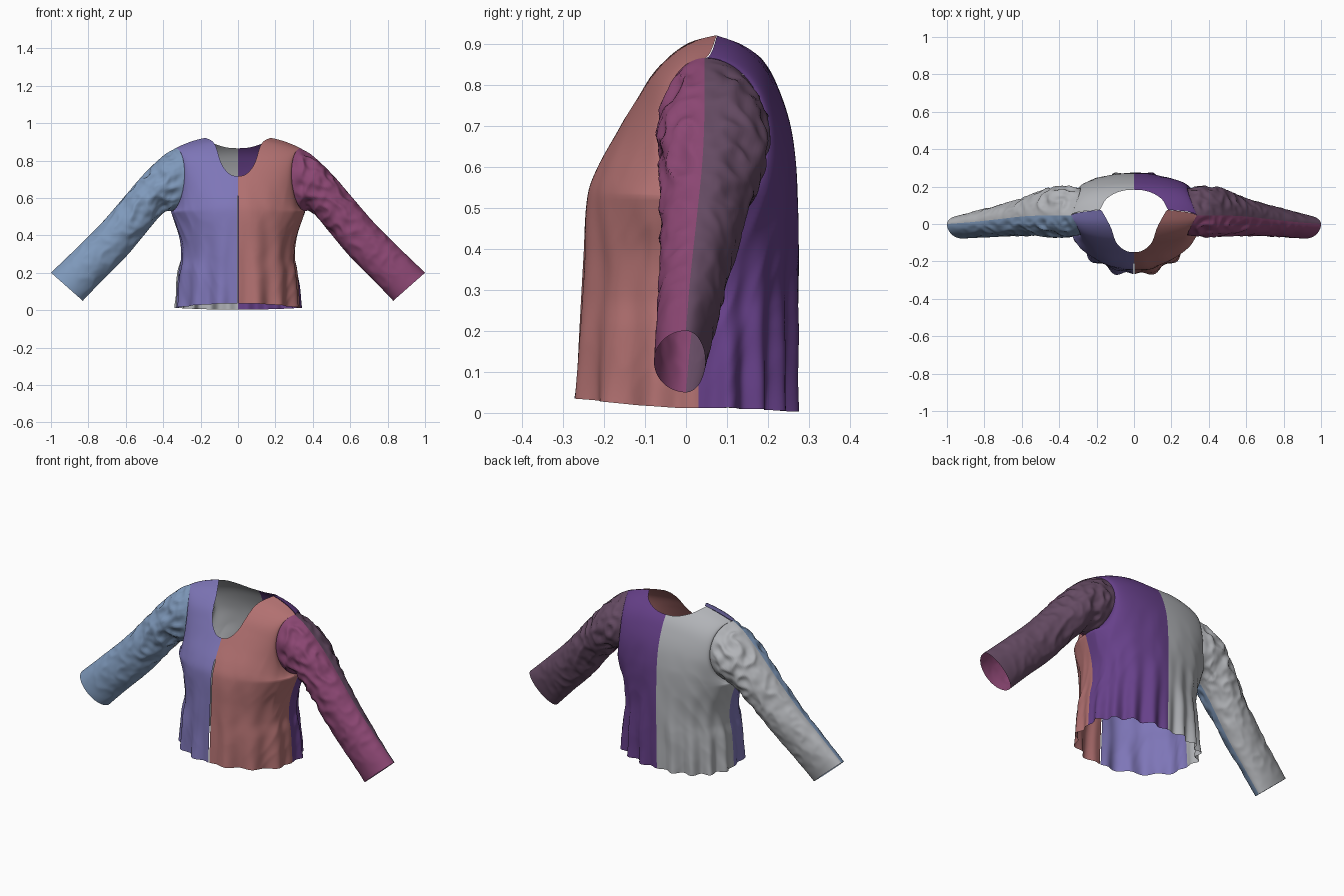
import bpy, bmesh, math
from mathutils import Vector, noise

if "Cube" in bpy.data.objects:
    bpy.data.objects.remove(bpy.data.objects["Cube"])


def material(name, r, g, b):
    m = bpy.data.materials.new(name)
    m.diffuse_color = (*[(c / 255) ** 2.2 for c in (r, g, b)], 1)
    m.use_nodes = True
    m.node_tree.nodes["Principled BSDF"].inputs["Base Color"].default_value = m.diffuse_color
    return m


VIOLET = material("violet", 125, 117, 182)
RED = material("dusty red", 176, 112, 112)
PURPLE = material("purple", 102, 66, 136)
GREY = material("light grey", 176, 178, 182)
BLUE = material("steel blue", 126, 152, 186)
MAGENTA = material("plum", 138, 72, 114)
MAUVE = material("dark mauve", 102, 77, 100)


def curve(table, t):
    """Smooth interpolation of rows (t, value, value, ...)."""
    n = len(table)
    i = 0
    while i < n - 2 and t > table[i + 1][0]:
        i += 1
    a, b = table[i], table[i + 1]
    p, q = table[max(i - 1, 0)], table[min(i + 2, n - 1)]
    h = b[0] - a[0]
    u = (t - a[0]) / h
    out = []
    for k in range(1, len(a)):
        m0 = (b[k] - p[k]) / (b[0] - p[0]) * h
        m1 = (q[k] - a[k]) / (q[0] - a[0]) * h
        out.append((2*u**3 - 3*u*u + 1) * a[k] + (u**3 - 2*u*u + u) * m0
                   + (3*u*u - 2*u**3) * b[k] + (u**3 - u*u) * m1)
    return out


# Sleeve stations: t, top x z, bottom x z, seam y, front y, back y
SLEEVE = [(0, .335, .865, .36, .53, .045, -.06, .19),
          (.12, .40, .825, .385, .53, .045, -.068, .20),
          (.26, .50, .73, .425, .495, .045, -.066, .19),
          (.42, .60, .615, .495, .41, .04, -.063, .155),
          (.62, .73, .465, .60, .285, .025, -.064, .115),
          (.82, .87, .325, .72, .165, .01, -.07, .08),
          (1, 1.0, .20, .83, .05, .0, -.078, .047)]
# Centre line profiles: t, y, z
FRONT = [(0, -.268, .035), (.2, -.26, .2), (.4, -.25, .38), (.55, -.24, .53),
         (.63, -.215, .6), (.72, -.165, .69), (.8, -.12, .77),
         (.88, -.075, .84), (.95, .0, .905), (1, .08, .935)]
BACK = [(0, .268, .003), (.2, .272, .2), (.4, .275, .38), (.55, .272, .53),
        (.63, .268, .61), (.72, .255, .7), (.8, .23, .78),
        (.88, .195, .85), (.95, .14, .905), (1, .08, .935)]
# Side seam: t, x, y, z
SIDE = [(0, .33, .03, .012), (.2, .318, .03, .2), (.3, .304, .032, .28),
        (.42, .314, .038, .39), (.55, .36, .045, .53)]
# Necklines: x, z
NECK_FRONT = [(0, .715), (.04, .725), (.075, .76), (.095, .8), (.11, .85),
              (.12, .88), (.14, .905), (.185, .925)]
NECK_BACK = [(0, .865), (.05, .868), (.1, .88), (.15, .9), (.185, .922)]


def sleeve_point(t, th, front):
    tx, tz, bx, bz, yc, yf, yb = curve(SLEEVE, t)
    c, s = math.cos(th), math.sin(th)
    x = (tx + bx) / 2 + (tx - bx) / 2 * c - .06 * s * max(0, 1 - t * 5)
    z = (tz + bz) / 2 + (tz - bz) / 2 * c
    return Vector((x, yc + ((yf if front else yb) - yc) * s, z))


def torso_point(t, a, front):
    py, pz = curve(FRONT if front else BACK, t)
    if t < .55:
        ex, ey, ez = curve(SIDE, t)
    else:                                   # armhole edge
        ex, ey, ez = sleeve_point(0, math.pi * (1 - t) / .45, front)
    s, c = math.sin(a), max(math.cos(a), 0)
    return Vector((ex * s, ey + (py - ey) * c ** (1 if front else .8),
                   pz + (ez - pz) * s ** 2.5))


def in_neck(p, front):
    return p.x < .185 and p.z > curve(NECK_FRONT if front else NECK_BACK, p.x)[0]


def sheet(name, points, wrinkle, front, side, mat):
    """Grid of points -> wrinkled cloth panel on one side of the body."""
    nu, nv = len(points), len(points[0])
    bm = bmesh.new()
    g = [[bm.verts.new(p) for p in col] for col in points]
    for i in range(nu - 1):
        for j in range(nv - 1):
            bm.faces.new((g[i][j], g[i + 1][j], g[i + 1][j + 1], g[i][j + 1]))
    bm.normal_update()
    if sum(f.normal.y * f.calc_area() for f in bm.faces) * (-1 if front else 1) < 0:
        bmesh.ops.reverse_faces(bm, faces=bm.faces[:])
        bm.normal_update()
    moves = []
    for i in range(nu):
        for j in range(nv):
            v = g[i][j]
            moves.append((v, v.normal * wrinkle(v.co, i / (nu - 1), j / (nv - 1))))
    for v, d in moves:
        v.co += d
    if side < 0:
        for v in bm.verts:
            v.co.x *= -1
        bmesh.ops.reverse_faces(bm, faces=bm.faces[:])
    for f in bm.faces:
        f.smooth = True
    me = bpy.data.meshes.new(name)
    bm.to_mesh(me)
    bm.free()
    me.materials.append(mat)
    bpy.context.collection.objects.link(bpy.data.objects.new(name, me))


def fade(u, k=8):
    return min(1, u * k, (1 - u) * k)


def torso_panel(name, front, side, mat, nu=72, nv=90):
    cols = []
    for i in range(nu):
        a = math.pi / 2 * i / (nu - 1)
        top = 1
        for k in range(121):                # stop the column at the neckline
            t = .6 + .4 * k / 120
            if in_neck(torso_point(t, a, front), front):
                lo, hi = t - .4 / 120, t
                for _ in range(12):
                    mid = (lo + hi) / 2
                    if in_neck(torso_point(mid, a, front), front):
                        hi = mid
                    else:
                        lo = mid
                top = lo
                break
        col = [torso_point(top * j / (nv - 1), a, front) for j in range(nv)]
        for p in col:                       # narrow slit at the front opening
            if front and p.z < .61:
                p.x = max(p.x, .003)
        cols.append(col)

    def wrinkle(p, u, v):
        a = u * math.pi / 2
        hem = max(0, 1 - p.z / .5) ** 1.5
        folds = .016 * hem * math.cos((14 if front else 18) * (a - .3))
        drape = noise.noise(Vector((p.x * 11 + side * 5, p.y * 11, p.z * 5 + p.x * 6)))
        crease = 1 - 2 * abs(noise.noise(Vector((p.x * 9, p.y * 9 + side, p.z * 9 - p.y * 14))))
        low = max(0, min(1, (.72 - p.z) * 4))
        return fade(u) * (folds + low * (.007 * drape + .005 * crease * u))
    sheet(name, cols, wrinkle, front, side, mat)


def sleeve_panel(name, front, side, mat, nu=44, nv=110):
    cols = [[sleeve_point(j / (nv - 1), math.pi * i / (nu - 1), front)
             for j in range(nv)] for i in range(nu)]

    def wrinkle(p, u, v):
        amp = .004 + .010 * max(0, 1 - v * 1.5)
        q = Vector((p.x * 13 + p.z * 5, p.y * 15 + side * 3, p.z * 13 - p.x * 4))
        crease = 1 - 2.6 * abs(noise.noise(q)) + .4 * noise.noise(q * 2.3)
        return fade(u) * min(1, v * 12, (1 - v) * 5) * amp * (crease - .45)
    sheet(name, cols, wrinkle, front, side, mat)


# Torso panels
torso_panel("front_panel_right", True, 1, RED)
torso_panel("front_panel_left", True, -1, VIOLET)
torso_panel("back_panel_right", False, 1, PURPLE)
torso_panel("back_panel_left", False, -1, GREY)
# Sleeve halves
sleeve_panel("sleeve_front_right", True, 1, MAGENTA)
sleeve_panel("sleeve_front_left", True, -1, BLUE)
sleeve_panel("sleeve_back_right", False, 1, MAUVE)
sleeve_panel("sleeve_back_left", False, -1, GREY)
